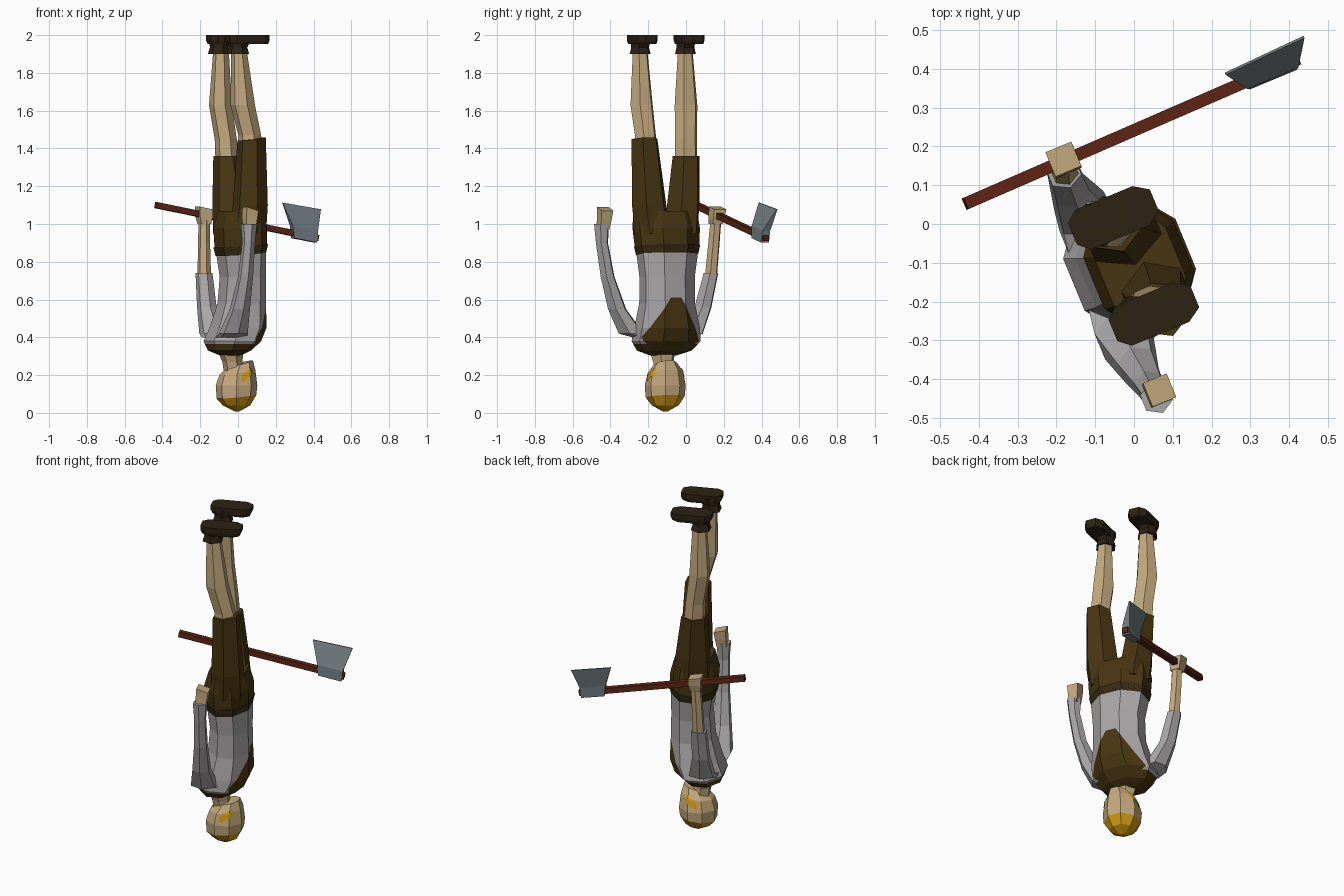
import bpy, bmesh, math
from mathutils import Vector
from mathutils.bvhtree import BVHTree

ANG = math.radians(22.5)
F = Vector((math.cos(ANG), math.sin(ANG), 0))    # body forward
S = Vector((-math.sin(ANG), math.cos(ANG), 0))   # body sideways
Z = Vector((0, 0, 1))


def material(name, rgb):
    m = bpy.data.materials.new(name)
    m.diffuse_color = (*rgb, 1)
    return m


skin = material("skin", (0.55, 0.40, 0.205))
shirt = material("shirt_grey", (0.40, 0.38, 0.385))
brown = material("trouser_brown", (0.065, 0.036, 0.0056))
belt = material("belt_brown", (0.04, 0.023, 0.006))
boot = material("boot_brown", (0.027, 0.016, 0.007))
gold = material("hair_gold", (0.65, 0.33, 0.006))
wood = material("handle_wood", (0.115, 0.019, 0.007))
steel = material("blade_steel", (0.165, 0.20, 0.215))


def finish(name, bm, *mats):
    bmesh.ops.recalc_face_normals(bm, faces=bm.faces)
    me = bpy.data.meshes.new(name)
    bm.to_mesh(me)
    bm.free()
    for m in mats:
        me.materials.append(m)
    ob = bpy.data.objects.new(name, me)
    bpy.context.collection.objects.link(ob)
    return ob


def bridge(rings):
    """Closed skin through equal-sized rings of points."""
    bm = bmesh.new()
    vs = [[bm.verts.new(p) for p in r] for r in rings]
    n = len(vs[0])
    for a, b in zip(vs, vs[1:]):
        for i in range(n):
            bm.faces.new((a[i], a[(i + 1) % n], b[(i + 1) % n], b[i]))
    bm.faces.new(vs[0])
    bm.faces.new(vs[-1])
    bmesh.ops.recalc_face_normals(bm, faces=bm.faces)
    return bm


def loft(rings, n=6):
    """Rings: x, y, z, half depth, half width, optional forward tilt."""
    out = []
    k = 1 / math.cos(math.pi / n)
    for x, y, z, a, b, *tilt in rings:
        ring = []
        for i in range(n):
            t = 2 * math.pi * (i + 0.5) / n
            f, s = a * k * math.cos(t), b * k * math.sin(t)
            ring.append(Vector((x, y, z + (tilt[0] * f if tilt else 0))) + F * f + S * s)
        out.append(ring)
    return bridge(out)


# Torso, with the collar and chest bib cut into its faces
CENTRE = Vector((0.01, -0.10, 0))
bm = loft([(0.015, -0.10, 0.87, 0.118, 0.16), (0.025, -0.10, 0.72, 0.108, 0.14),
           (0.02, -0.10, 0.58, 0.115, 0.14), (0.0, -0.10, 0.45, 0.135, 0.165),
           (-0.03, -0.105, 0.38, 0.135, 0.175), (-0.045, -0.115, 0.33, 0.10, 0.14),
           (-0.04, -0.12, 0.305, 0.05, 0.07)], 8)
cuts = [(Z * 0.61, Z), (Z * 0.365, Z), (CENTRE + F * 0.03, F)]
for side in (1, -1):
    cuts.append((CENTRE + S * 0.03 * side + Z * 0.61, S * side + Z * 0.62))
for co, no in cuts:
    bmesh.ops.bisect_plane(bm, geom=bm.verts[:] + bm.edges[:] + bm.faces[:],
                           plane_co=co, plane_no=no)
for f in bm.faces:
    c = f.calc_center_median()
    d = c - CENTRE
    bib = d.dot(F) > 0.03 and c.z < 0.61 and abs(d.dot(S)) < 0.03 + (0.61 - c.z) * 0.62
    f.material_index = int(c.z < 0.365 or bib)
finish("torso", bm, shirt, brown)

# Neck
finish("neck", loft([(-0.04, -0.125, 0.33, 0.06, 0.065), (-0.03, -0.12, 0.27, 0.045, 0.05),
                     (-0.02, -0.11, 0.2, 0.045, 0.05)]), skin)

# Head, hair on the crown
bm = loft([(0.015, -0.11, 0.262, 0.06, 0.055, 0.25), (-0.003, -0.11, 0.215, 0.088, 0.086, 0.15),
           (-0.008, -0.11, 0.145, 0.102, 0.1), (-0.008, -0.11, 0.085, 0.097, 0.095, 0.1),
           (-0.008, -0.11, 0.04, 0.068, 0.065), (-0.005, -0.11, 0.008, 0.012, 0.012)], 8)
for f in bm.faces:
    f.material_index = int(f.calc_center_median().z < 0.085)
tree = BVHTree.FromBMesh(bm)
finish("head", bm, skin, gold)

# Slanted gold patches following both sides of the head
quad = [(-0.015, 0.2), (0.055, 0.24), (0.058, 0.205), (-0.01, 0.16)]
HEAD = Vector((-0.008, -0.11, 0))
for side, label in ((1, "left"), (-1, "right")):
    pb = bmesh.new()
    grid = []
    for i in range(7):
        for j in range(5):
            u, v = i / 6, j / 4
            f, z = [(quad[0][k] * (1 - u) + quad[1][k] * u) * (1 - v)
                    + (quad[3][k] * (1 - u) + quad[2][k] * u) * v for k in (0, 1)]
            p = HEAD + F * f + Z * z + S * side * 0.3
            hit = tree.ray_cast(p, -S * side)[0] or p - S * side * 0.22
            grid.append(pb.verts.new(hit + S * side * 0.005))
    for i in range(6):
        for j in range(4):
            a = i * 5 + j
            pb.faces.new((grid[a], grid[a + 1], grid[a + 6], grid[a + 5]))
    finish("sideburn_" + label, pb, gold)

# Belt, hips and trouser legs
finish("belt", loft([(0.015, -0.10, 0.84, 0.118, 0.158, 0.08),
                     (0.015, -0.10, 0.885, 0.128, 0.168, 0.08)], 8), belt)
finish("hips", loft([(0.015, -0.10, 0.865, 0.122, 0.163), (0.012, -0.105, 0.98, 0.125, 0.172),
                     (0.015, -0.11, 1.07, 0.10, 0.165)], 8), brown)
finish("trouser_leg_right", loft([(0.05, -0.175, 0.95, 0.085, 0.09), (0.065, -0.195, 1.1, 0.08, 0.085),
                                  (0.072, -0.22, 1.45, 0.066, 0.064, 0.12)]), brown)
finish("trouser_leg_left", loft([(-0.02, -0.03, 0.95, 0.1, 0.085), (-0.035, -0.015, 1.1, 0.09, 0.08),
                                 (-0.055, 0.0, 1.36, 0.066, 0.066)]), brown)

# Bare shins
finish("shin_right", loft([(0.068, -0.215, 1.38, 0.055, 0.053), (0.062, -0.215, 1.47, 0.053, 0.052),
                           (0.025, -0.235, 1.63, 0.057, 0.055),
                           (0.005, -0.243, 1.92, 0.036, 0.036)]), skin)
finish("shin_left", loft([(-0.055, 0.0, 1.3, 0.055, 0.056), (-0.065, 0.0, 1.45, 0.05, 0.055),
                          (-0.093, 0.0, 1.63, 0.052, 0.056),
                          (-0.09, -0.004, 1.92, 0.036, 0.036)]), skin)

# Boots: ankle cuff and chamfered sole
outline = [(-0.115, -0.03), (-0.085, -0.055), (0.075, -0.055), (0.113, -0.03),
           (0.113, 0.03), (0.075, 0.055), (-0.085, 0.055), (-0.115, 0.03)]
for label, x, y, ax, ay in (("right", 0.052, -0.23, 0.0, -0.243), ("left", -0.052, 0.018, -0.1, -0.003)):
    finish("boot_cuff_" + label, loft([(ax, ay, 1.9, 0.052, 0.052), (ax, ay, 1.935, 0.042, 0.044),
                                       (ax + 0.01, ay + 0.004, 1.985, 0.06, 0.05)]), boot)
    c = Vector((x, y, 0))
    finish("boot_foot_" + label, bridge(
        [[c + F * f * k + S * s * k + Z * z for f, s in outline]
         for z, k in ((1.952, 0.92), (1.972, 1), (2.0, 1))]), boot)

# Arms: right sleeve reaches the wrist, left sleeve ends at the elbow
finish("sleeve_right", loft([(-0.035, -0.22, 0.40, 0.075, 0.06), (-0.025, -0.29, 0.42, 0.068, 0.062),
                             (0.01, -0.365, 0.55, 0.047, 0.045), (0.04, -0.415, 0.72, 0.035, 0.034),
                             (0.056, -0.445, 0.9, 0.03, 0.03),
                             (0.058, -0.447, 1.0, 0.037, 0.037)]), shirt)
finish("hand_right", loft([(0.06, -0.44, 0.97, 0.026, 0.026), (0.062, -0.432, 1.03, 0.032, 0.03),
                           (0.066, -0.428, 1.08, 0.033, 0.033, -0.3)], 4), skin)
finish("sleeve_left", loft([(-0.11, -0.02, 0.40, 0.075, 0.055), (-0.13, 0.03, 0.42, 0.068, 0.055),
                            (-0.165, 0.09, 0.56, 0.046, 0.042),
                            (-0.18, 0.132, 0.74, 0.04, 0.036)]), shirt)
finish("forearm_left", loft([(-0.178, 0.13, 0.70, 0.032, 0.03), (-0.18, 0.148, 0.9, 0.028, 0.028),
                             (-0.178, 0.158, 1.02, 0.026, 0.027)]), skin)
finish("hand_left", loft([(-0.178, 0.157, 1.0, 0.028, 0.028), (-0.18, 0.163, 1.04, 0.036, 0.033),
                          (-0.182, 0.167, 1.085, 0.036, 0.034, -0.2)], 4), skin)

# Axe handle
A, B = Vector((-0.435, 0.052, 1.10)), Vector((0.422, 0.425, 0.925))
along = (B - A).normalized()
side = along.cross(Z).normalized()
up = side.cross(along)
finish("axe_handle", bridge([[p + side * i * 0.016 + up * j * 0.016
                              for i, j in ((-1, -1), (1, -1), (1, 1), (-1, 1))] for p in (A, B)]), wood)

# Axe blade: thick socket narrowing to a flared edge
levels = []
for p, q, w in (((0.29, 0.368, 0.925), (0.41, 0.418, 0.902), 0.023),
                ((0.283, 0.368, 0.99), (0.415, 0.425, 0.962), 0.022),
                ((0.235, 0.387, 1.113), (0.438, 0.482, 1.078), 0.003)):
    p, q = Vector(p), Vector(q)
    levels.append([p - side * w, q - side * w, q + side * w, p + side * w])
finish("axe_blade", bridge(levels), steel)
